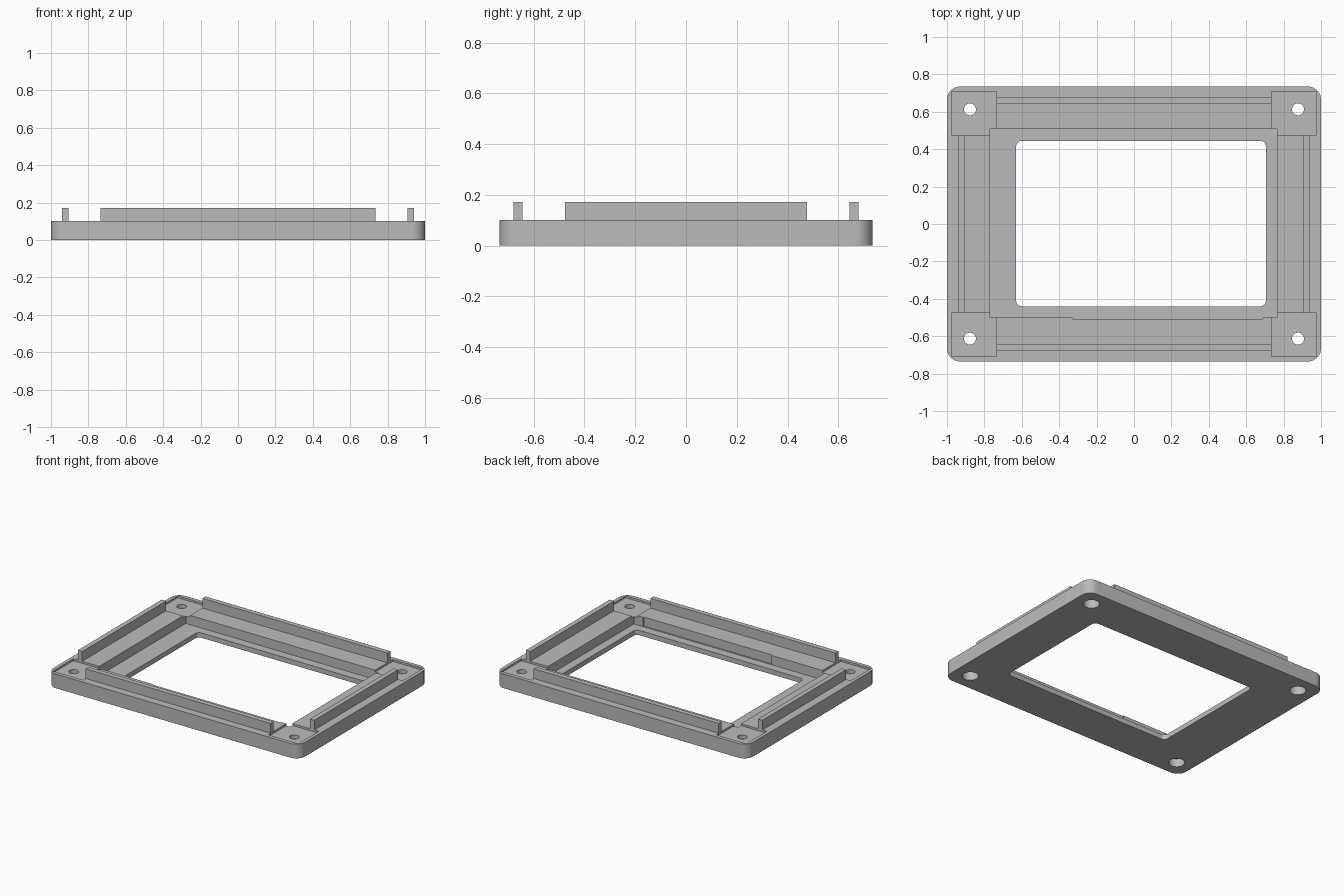
import bpy, bmesh, math

cube = bpy.data.objects.get("Cube")
if cube:
    bpy.data.objects.remove(cube, do_unlink=True)

grey = bpy.data.materials.new("plain_grey")
grey.use_nodes = True
grey.diffuse_color = (0.5, 0.5, 0.5, 1)
grey.node_tree.nodes["Principled BSDF"].inputs["Base Color"].default_value = (0.5, 0.5, 0.5, 1)

TOP = 0.102      # upper face of the frame
RIB_TOP = 0.172  # upper edge of the ribs


def prism(name, points, z0, z1):
    """Extrude a flat outline from z0 to z1."""
    bm = bmesh.new()
    face = bm.faces.new([bm.verts.new((x, y, z0)) for x, y in points])
    out = bmesh.ops.extrude_face_region(bm, geom=[face])["geom"]
    for v in out:
        if isinstance(v, bmesh.types.BMVert):
            v.co.z = z1
    bmesh.ops.recalc_face_normals(bm, faces=bm.faces)
    mesh = bpy.data.meshes.new(name)
    bm.to_mesh(mesh)
    bm.free()
    mesh.materials.append(grey)
    obj = bpy.data.objects.new(name, mesh)
    bpy.context.collection.objects.link(obj)
    return obj


def arc(cx, cy, r, start, sweep, steps):
    return [(cx + r * math.cos(start + sweep * i / steps),
             cy + r * math.sin(start + sweep * i / steps)) for i in range(steps + 1)]


def block(name, x0, x1, y0, y1, z0, z1, r=0):
    """Box with optionally rounded upright edges."""
    if r == 0:
        return prism(name, [(x0, y0), (x1, y0), (x1, y1), (x0, y1)], z0, z1)
    corners = [(x1 - r, y1 - r), (x0 + r, y1 - r), (x0 + r, y0 + r), (x1 - r, y0 + r)]
    points = []
    for i, (cx, cy) in enumerate(corners):
        points += arc(cx, cy, r, i * math.pi / 2, math.pi / 2, 10)
    return prism(name, points, z0, z1)


def disc(name, x, y, r, z0, z1):
    return prism(name, arc(x, y, r, 0, math.tau, 40)[:-1], z0, z1)


def cut(target, cutter):
    mod = target.modifiers.new("cut", 'BOOLEAN')
    mod.operation = 'DIFFERENCE'
    mod.solver = 'EXACT'
    mod.object = cutter
    bpy.context.view_layer.objects.active = target
    bpy.ops.object.modifier_apply(modifier=mod.name)
    bpy.data.objects.remove(cutter, do_unlink=True)


# Frame plate with the off-centre window and the stepped recess around it
frame = block("frame", -1, 1, -0.735, 0.735, 0, TOP, 0.07)
cut(frame, block("window_cutter", -0.63, 0.705, -0.44, 0.445, -0.1, 0.3, 0.03))
cut(frame, block("recess_cutter", -0.77, 0.765, -0.5, 0.507, 0.035, 0.3))
cut(frame, block("slot_cutter", -0.33, 0.69, -0.508, -0.45, 0.037, 0.3))

# Shallow corner pockets with counterbored screw holes
for sx in (-1, 1):
    for sy in (-1, 1):
        xs = sorted((sx * 0.735, sx * 0.975))
        ys = sorted((sy * 0.476, sy * 0.708))
        cut(frame, block("pocket_cutter", *xs, *ys, 0.088, 0.3))
        cut(frame, disc("screw_cutter", sx * 0.877, sy * 0.613, 0.032, -0.1, 0.3))
        cut(frame, disc("bore_cutter", sx * 0.877, sy * 0.613, 0.053, -0.1, 0.06))

# Upright ribs along the four sides
for side, s in (("right", -1), ("left", 1)):
    block(side + "_rib", *sorted((s * 0.905, s * 0.94)), -0.476, 0.476, TOP, RIB_TOP)
for side, s in (("front", -1), ("back", 1)):
    block(side + "_rib", -0.735, 0.735, *sorted((s * 0.645, s * 0.68)), TOP, RIB_TOP)

# Smooth rounded corners and holes, crisp edges elsewhere
bpy.ops.object.select_all(action='DESELECT')
frame.select_set(True)
bpy.context.view_layer.objects.active = frame
bpy.ops.object.shade_smooth_by_angle(angle=math.radians(30))
